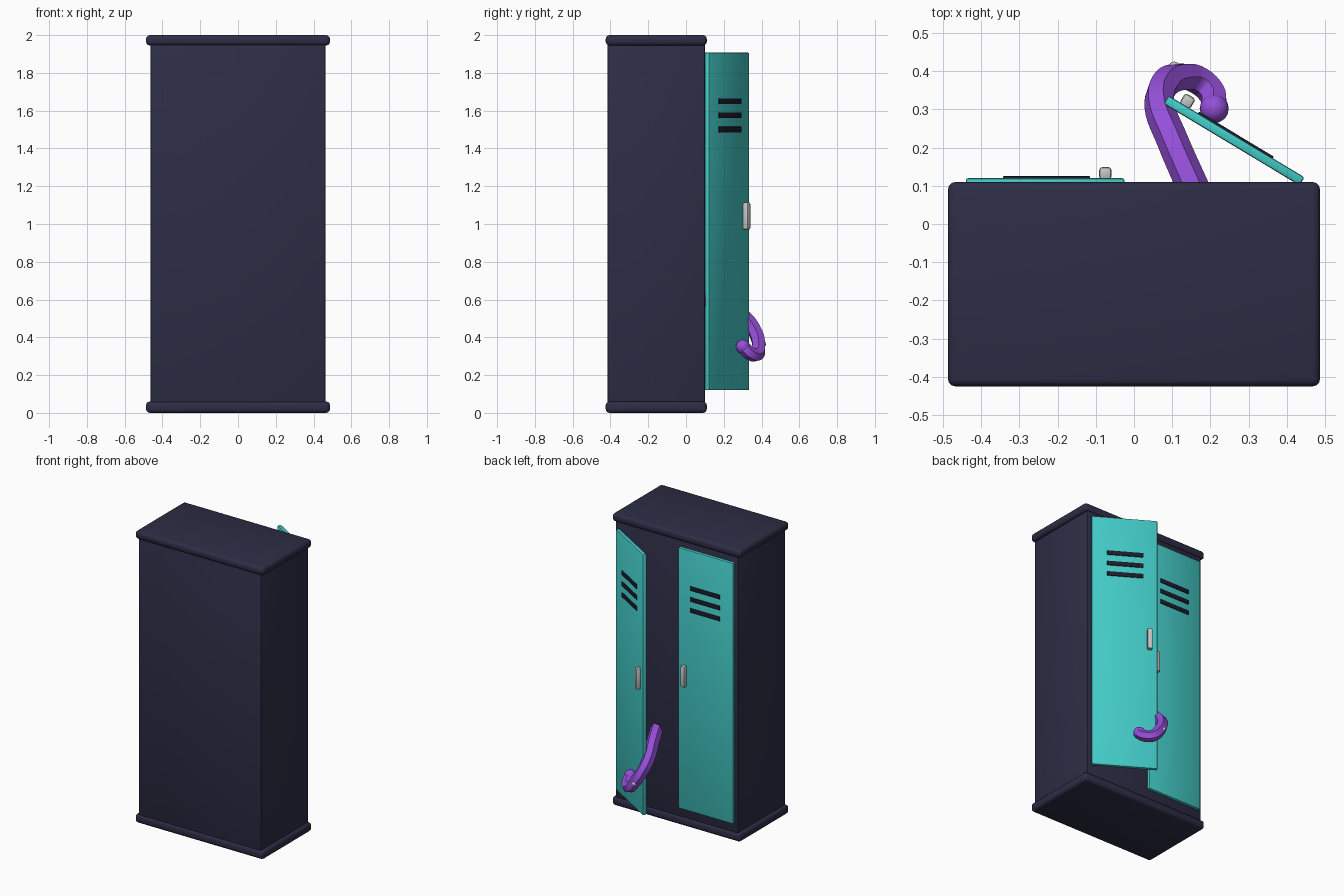
import bpy, math
from mathutils import Matrix, Vector

if "Cube" in bpy.data.objects:
    bpy.data.objects.remove(bpy.data.objects["Cube"])


def material(name, hexcode):
    m = bpy.data.materials.new(name)
    rgb = [int(hexcode[i:i + 2], 16) / 255 for i in (0, 2, 4)]
    m.diffuse_color = [c / 12.92 if c <= 0.04045 else ((c + 0.055) / 1.055) ** 2.4 for c in rgb] + [1]
    m.use_nodes = True
    m.node_tree.nodes["Principled BSDF"].inputs["Base Color"].default_value = m.diffuse_color
    return m


NAVY = material("dark navy", "2d2d46")
TEAL = material("teal", "43cbc7")
BLACK = material("slot black", "1c1c2c")
GREY = material("handle grey", "c8c8c8")
PURPLE = material("purple", "944fd8")


def smooth(ob):
    bpy.ops.object.select_all(action='DESELECT')
    ob.select_set(True)
    bpy.context.view_layer.objects.active = ob
    bpy.ops.object.shade_smooth_by_angle(angle=math.radians(35))


def box(name, lo, hi, mat, bevel=0.0, segments=2, matrix=None):
    lo, hi = Vector(lo), Vector(hi)
    bpy.ops.mesh.primitive_cube_add(size=1)
    ob = bpy.context.object
    ob.name = name
    size = hi - lo
    ob.data.transform(Matrix.Translation((lo + hi) / 2) @ Matrix.Diagonal((*size, 1)))
    if matrix:
        ob.data.transform(matrix)
    ob.data.materials.append(mat)
    if bevel:
        b = ob.modifiers.new("bevel", 'BEVEL')
        b.width, b.segments = bevel, segments
        bpy.ops.object.modifier_apply(modifier="bevel")
    smooth(ob)
    return ob


def ball(name, pos, radius, mat):
    bpy.ops.mesh.primitive_uv_sphere_add(segments=16, ring_count=10, radius=radius, location=pos)
    ob = bpy.context.object
    ob.name = name
    ob.data.materials.append(mat)
    smooth(ob)


# cabinet body with rounded base and top slabs
box("cabinet_body", (-0.464, -0.415, 0.03), (0.464, 0.10, 1.97), NAVY, 0.01)
box("base_slab", (-0.487, -0.425, 0), (0.487, 0.11, 0.06), NAVY, 0.02, 3)
box("top_slab", (-0.487, -0.425, 1.945), (0.487, 0.11, 2.0), NAVY, 0.02, 3)


# door drawn from its hinge along local x, outer face towards +y
def door(side, matrix, s):
    def part(name, u0, u1, y0, y1, z0, z1, mat, bevel):
        a, b = sorted((u0 * s, u1 * s))
        box(side + "_" + name, (a, y0, z0), (b, y1, z1), mat, bevel, 2, matrix)
    part("door", 0, 0.415, -0.013, 0.012, 0.12, 1.907, TEAL, 0.006)
    for i in range(3):
        z = 1.65 - 0.075 * i
        part("vent_slot_%d" % (i + 1), 0.097, 0.325, 0.008, 0.017, z - 0.015, z + 0.015, BLACK, 0.002)
    part("handle", 0.349, 0.381, 0.008, 0.041, 0.97, 1.115, GREY, 0.008)


door("closed", Matrix.Translation((-0.44, 0.108, 0)), 1)
door("open", Matrix.Translation((0.44, 0.112, 0)) @ Matrix.Rotation(math.radians(-31), 4, 'Z'), -1)

# tentacle curling round the open door
path = [(0.175, 0.05, 0.61), (0.148, 0.11, 0.60), (0.10, 0.22, 0.565), (0.067, 0.31, 0.505),
        (0.08, 0.365, 0.43), (0.12, 0.385, 0.36), (0.17, 0.375, 0.31),
        (0.205, 0.34, 0.315), (0.21, 0.302, 0.35)]
cu = bpy.data.curves.new("tentacle", 'CURVE')
cu.dimensions = '3D'
cu.bevel_depth, cu.bevel_resolution, cu.resolution_u = 0.043, 1, 6
cu.use_fill_caps = True
sp = cu.splines.new('BEZIER')
sp.bezier_points.add(len(path) - 1)
for i, (bp, p) in enumerate(zip(sp.bezier_points, path)):
    bp.co = p
    bp.handle_left_type = bp.handle_right_type = 'AUTO'
    bp.radius = 1.0 - 0.02 * i
cu.materials.append(PURPLE)
tent = bpy.data.objects.new("tentacle", cu)
bpy.context.collection.objects.link(tent)
bpy.ops.object.select_all(action='DESELECT')
tent.select_set(True)
bpy.context.view_layer.objects.active = tent
bpy.ops.object.convert(target='MESH')
smooth(bpy.context.object)

# rounded tip and small pale sucker
ball("tentacle_tip", path[-1], 0.038, PURPLE)
ball("tentacle_sucker", (0.105, 0.41, 0.365), 0.015, GREY)
